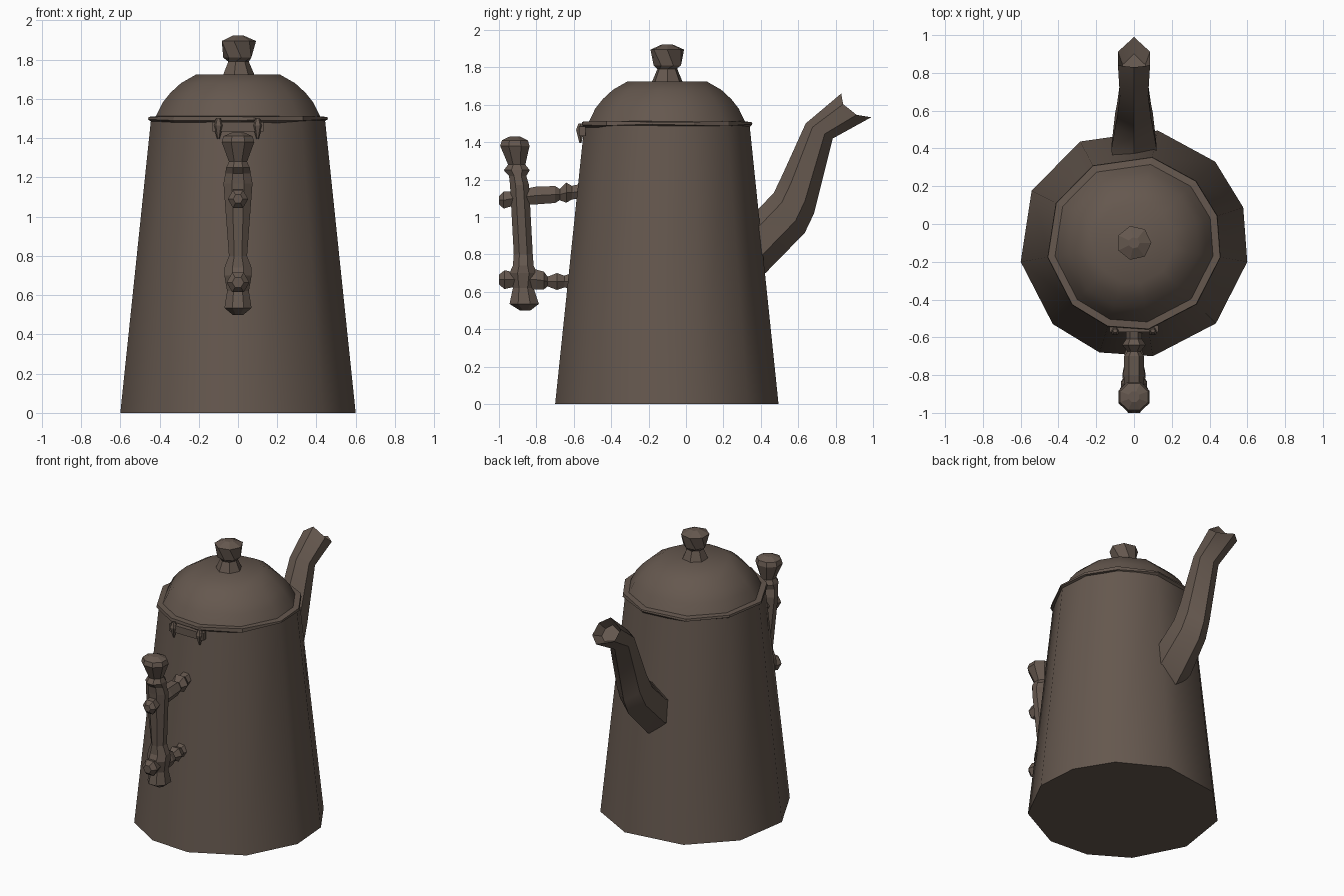
import bpy, bmesh, math, random
from mathutils import Vector

if "Cube" in bpy.data.objects:
    bpy.data.objects.remove(bpy.data.objects["Cube"])

random.seed(4)
brown = bpy.data.materials.new("dark brown metal")
brown.diffuse_color = (0.13, 0.097, 0.077, 1)
brown.use_nodes = True
brown.node_tree.nodes["Principled BSDF"].inputs["Base Color"].default_value = brown.diffuse_color


def loft(name, rings, cap_start=True, cap_end=True, angle=None):
    """Skin a list of equal-length point rings."""
    bm = bmesh.new()
    vs = [[bm.verts.new(p) for p in r] for r in rings]
    n = len(vs[0])
    for a, b in zip(vs, vs[1:]):
        for i in range(n):
            j = (i + 1) % n
            bm.faces.new((a[i], a[j], b[j], b[i]))
    if cap_start:
        bm.faces.new(vs[0][::-1])
    if cap_end:
        bm.faces.new(vs[-1])
    bmesh.ops.recalc_face_normals(bm, faces=bm.faces)
    me = bpy.data.meshes.new(name)
    bm.to_mesh(me)
    bm.free()
    ob = bpy.data.objects.new(name, me)
    bpy.context.collection.objects.link(ob)
    me.materials.append(brown)
    if angle:
        bpy.ops.object.select_all(action='DESELECT')
        bpy.context.view_layer.objects.active = ob
        ob.select_set(True)
        bpy.ops.object.shade_smooth_by_angle(angle=math.radians(angle))
    return ob


# uneven eleven-sided plan shared by body, rim and lid
ANGLES = [math.radians(a) for a in
          (-9.5, 18, 45, 78, 118, 153, 189.5, 225, 252.5, 279.5, 315.5)]


def plan(r, z, wobble=0.0):
    return [(r * math.cos(a), -0.1 + r * math.sin(a),
             z + random.uniform(-wobble, wobble)) for a in ANGLES]


def even(n, rx, ry, cx, cy, z, turn=0.0):
    return [(cx + rx * math.cos(turn + 2 * math.pi * i / n),
             cy + ry * math.sin(turn + 2 * math.pi * i / n), z) for i in range(n)]


# body
loft("body", [plan(0.608, 0), plan(0.45, 1.49)], angle=45)

# rim around the lid
loft("lid_rim", [plan(0.435, 1.475, 0.012), plan(0.465, 1.49, 0.008),
                 plan(0.462, 1.51, 0.004), plan(0.42, 1.512)])

# domed lid
loft("lid", [plan(r, z) for r, z in
             ((0.43, 1.5), (0.39, 1.58), (0.35, 1.63), (0.295, 1.68), (0.215, 1.725))],
     angle=62)

# lid knob
loft("lid_knob", [even(7, r, r, 0, -0.1, z, t) for r, z, t in
                  ((0.085, 1.72, 0), (0.055, 1.79, 0), (0.075, 1.81, 0.45),
                   (0.092, 1.895, 0), (0.03, 1.922, 0))])


# spout: each ring from upper (y,z), lower (y,z), half width, pull-back of the sides
def spout_ring(up, low, w, back=(0, 0)):
    u, l = Vector((0, *up)), Vector((0, *low))
    pts = []
    for x, t in ((0, 0), (w, 0.25), (w, 0.7), (0, 1), (-w, 0.7), (-w, 0.25)):
        p = u.lerp(l, t)
        if x:
            p += Vector((x, back[0], back[1]))
        pts.append(p)
    return pts


lip = (-0.03, -0.025)
loft("spout", [spout_ring((0.30, 1.00), (0.36, 0.66), 0.11),
               spout_ring((0.385, 1.04), (0.425, 0.70), 0.12),
               spout_ring((0.47, 1.13), (0.635, 0.915), 0.10),
               spout_ring((0.52, 1.235), (0.685, 1.02), 0.09),
               spout_ring((0.64, 1.50), (0.785, 1.42), 0.075),
               spout_ring((0.83, 1.66), (0.99, 1.533), 0.085, lip),
               spout_ring((0.81, 1.60), (0.90, 1.52), 0.06, lip)],
     angle=40)

# upright handle grip with turned ends: z, centre y, half width x, half depth y
GRIP = ((0.50, -0.86, 0.03, 0.03), (0.535, -0.865, 0.075, 0.085), (0.62, -0.87, 0.06, 0.06),
        (0.70, -0.87, 0.075, 0.08), (0.74, -0.87, 0.075, 0.06), (0.80, -0.87, 0.05, 0.055),
        (1.17, -0.89, 0.08, 0.055), (1.22, -0.90, 0.07, 0.05), (1.25, -0.905, 0.065, 0.075),
        (1.28, -0.905, 0.05, 0.05), (1.38, -0.915, 0.09, 0.085),
        (1.41, -0.915, 0.08, 0.075), (1.43, -0.915, 0.03, 0.03))
loft("handle_grip", [even(8, rx, ry, 0, cy, z, math.pi / 8) for z, cy, rx, ry in GRIP])


# turned arms joining the grip to the body: y, centre z, radius
def arm(name, stations):
    loft(name, [[(r * math.cos(i * math.pi / 3), y, z + r * math.sin(i * math.pi / 3))
                 for i in range(6)] for y, z, r in stations])


arm("upper_arm", ((-1.0, 1.09, 0.025), (-0.975, 1.09, 0.052), (-0.92, 1.10, 0.045),
                  (-0.80, 1.115, 0.055), (-0.70, 1.12, 0.052), (-0.675, 1.12, 0.035),
                  (-0.64, 1.13, 0.062), (-0.61, 1.13, 0.042), (-0.53, 1.145, 0.045)))
arm("lower_arm", ((-1.0, 0.665, 0.03), (-0.97, 0.665, 0.058), (-0.92, 0.665, 0.045),
                  (-0.80, 0.665, 0.062), (-0.76, 0.66, 0.055), (-0.74, 0.655, 0.03),
                  (-0.69, 0.655, 0.052), (-0.65, 0.655, 0.036), (-0.58, 0.66, 0.06)))


# lid hinge: a bar with two prongs
def box(name, x, y, z, sx, sy, sz):
    loft(name, [[(x + a * sx, y + b * sy, z + c * sz)
                 for a, b in ((-1, -1), (1, -1), (1, 1), (-1, 1))] for c in (-1, 1)])


box("hinge_bar", 0, -0.555, 1.458, 0.13, 0.018, 0.025)
for side in (-1, 1):
    loft("hinge_prong", [even(6, r, r, side * 0.1, -0.565, z) for z, r in
                         ((1.395, 0.006), (1.43, 0.016), (1.465, 0.026), (1.5, 0.012))])
